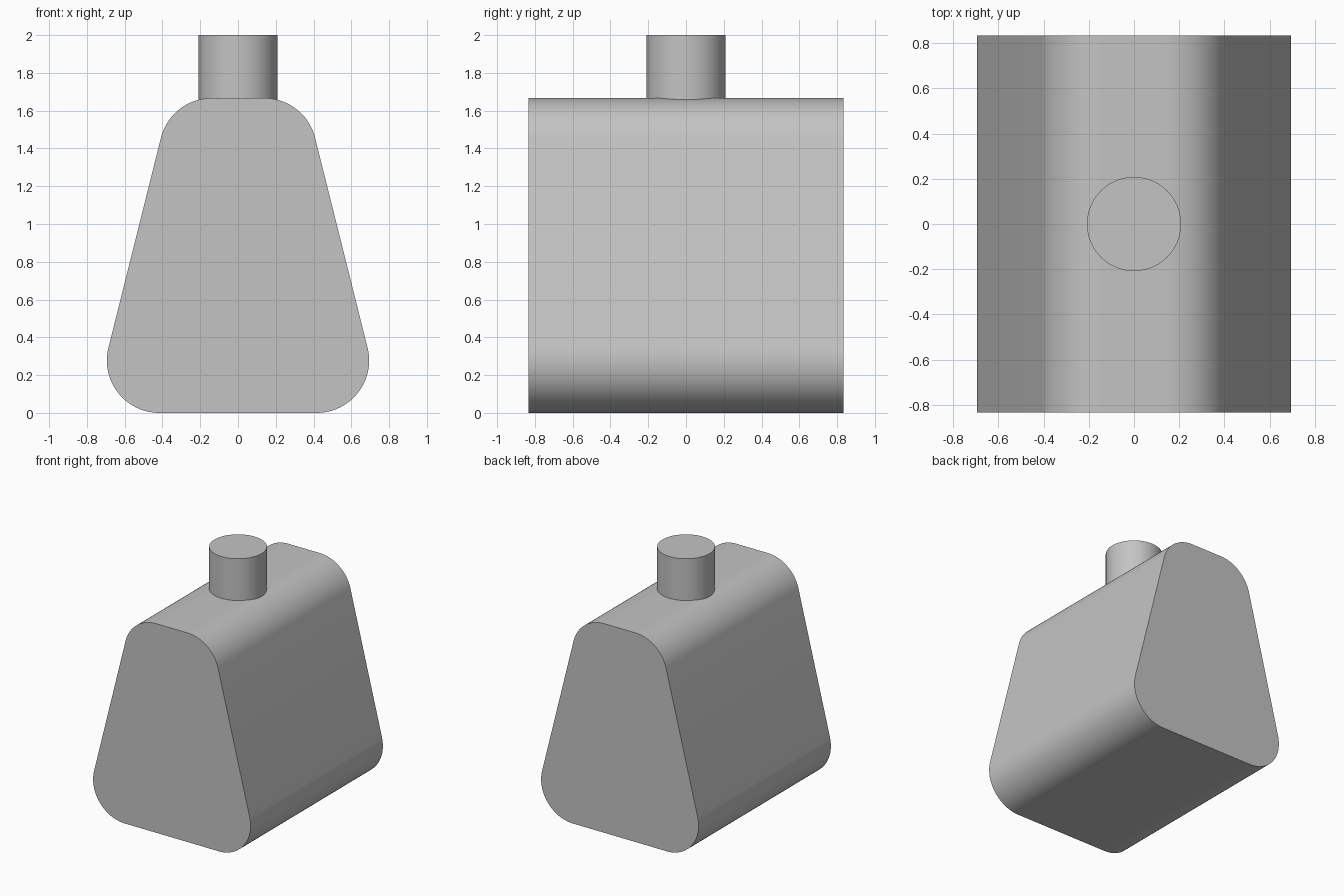
import bpy, bmesh, math
from mathutils import Vector

cube = bpy.data.objects.get("Cube")
if cube:
    bpy.data.objects.remove(cube, do_unlink=True)

UNIT = 1 / 6
HEIGHT = 10 * UNIT
DEPTH = 10 * UNIT
RADIUS = HEIGHT / 6
NECK_RADIUS = 1.25 * UNIT

grey = bpy.data.materials.new("light grey")
grey.use_nodes = True
colour = (0.55, 0.55, 0.55, 1)
grey.diffuse_color = colour
grey.node_tree.nodes["Principled BSDF"].inputs["Base Color"].default_value = colour


def arc(cx, cz, start, end, steps=20):
    """Points of a fillet, angles in radians."""
    return [(cx + RADIUS * math.cos(a), cz + RADIUS * math.sin(a))
            for a in (start + (end - start) * i / steps for i in range(steps + 1))]


def extrude(name, outline, direction):
    """Solid made by sweeping a closed outline along a direction."""
    bm = bmesh.new()
    face = bm.faces.new([bm.verts.new(p) for p in outline])
    swept = bmesh.ops.extrude_face_region(bm, geom=[face], use_keep_orig=True)
    verts = [g for g in swept["geom"] if isinstance(g, bmesh.types.BMVert)]
    bmesh.ops.translate(bm, verts=verts, vec=Vector(direction))
    bmesh.ops.recalc_face_normals(bm, faces=bm.faces)
    mesh = bpy.data.meshes.new(name)
    bm.to_mesh(mesh)
    bm.free()
    mesh.materials.append(grey)
    obj = bpy.data.objects.new(name, mesh)
    bpy.context.collection.objects.link(obj)
    bpy.ops.object.select_all(action="DESELECT")
    obj.select_set(True)
    bpy.context.view_layer.objects.active = obj
    bpy.ops.object.shade_smooth_by_angle(angle=math.radians(30))
    return obj


# Body: tapered prism with rounded long edges, half outline mirrored
tilt = math.atan2(1, 4)
half = arc(2.5 * UNIT, RADIUS, -math.pi / 2, tilt)
half += arc(2.5 * UNIT - RADIUS, HEIGHT - RADIUS, tilt, math.pi / 2)
profile = half + [(-x, z) for x, z in reversed(half)]
extrude("body", [(x, -DEPTH / 2, z) for x, z in profile], (0, DEPTH, 0))

# Neck: upright cylinder set into the rounded top
bottom = HEIGHT - 0.02
ring = [(NECK_RADIUS * math.cos(a), NECK_RADIUS * math.sin(a), bottom)
        for a in (math.tau * i / 64 for i in range(64))]
extrude("neck", ring, (0, 0, 2 - bottom))
